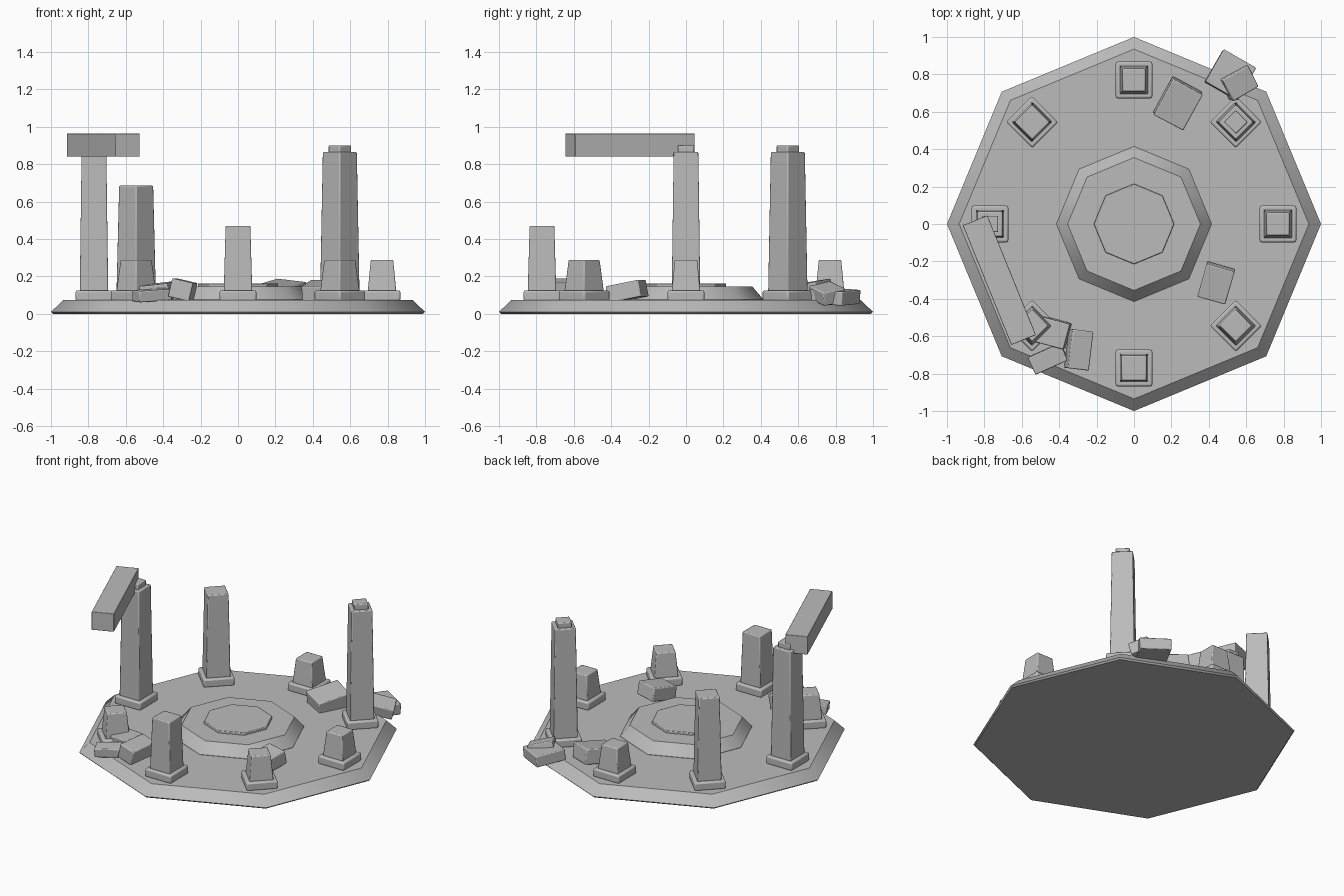
import bpy, bmesh, math
from mathutils import Euler, Vector

if "Cube" in bpy.data.objects:
    bpy.data.objects.remove(bpy.data.objects["Cube"])

stone = bpy.data.materials.new("grey stone")
stone.diffuse_color = (0.5, 0.5, 0.5, 1)
stone.use_nodes = True
stone.node_tree.nodes["Principled BSDF"].inputs["Base Color"].default_value = stone.diffuse_color


def finish(name, bm, bevel, smooth=35):
    bmesh.ops.recalc_face_normals(bm, faces=bm.faces)
    mesh = bpy.data.meshes.new(name)
    bm.to_mesh(mesh)
    bm.free()
    ob = bpy.data.objects.new(name, mesh)
    bpy.context.collection.objects.link(ob)
    mesh.materials.append(stone)
    if bevel:
        mod = ob.modifiers.new("worn edges", 'BEVEL')
        mod.width, mod.segments = bevel, 2
        mod.limit_method = 'ANGLE'
    bpy.ops.object.select_all(action='DESELECT')
    bpy.context.view_layer.objects.active = ob
    ob.select_set(True)
    bpy.ops.object.shade_smooth_by_angle(angle=math.radians(smooth))
    return ob


def stack(name, sides, profile, turn=0, bevel=0.0):
    """Closed solid from (radius, height) rings."""
    bm = bmesh.new()
    rings = [[bm.verts.new((r * math.cos(turn + i * math.tau / sides),
                            r * math.sin(turn + i * math.tau / sides), z))
              for i in range(sides)] for r, z in profile]
    for a, b in zip(rings, rings[1:]):
        for i in range(sides):
            j = (i + 1) % sides
            bm.faces.new((a[i], a[j], b[j], b[i]))
    bm.faces.new(rings[0][::-1])
    bm.faces.new(rings[-1])
    return finish(name, bm, bevel)


def block(name, loc, size, rot, bevel=0.006):
    bm = bmesh.new()
    bmesh.ops.create_cube(bm, size=1)
    bmesh.ops.scale(bm, vec=size, verts=bm.verts)
    ob = finish(name, bm, bevel)
    ob.location = loc
    ob.rotation_euler = Euler([math.radians(a) for a in rot])
    return ob


# Octagonal floor, raised dais and central disc
stack("floor", 8, [(0.99, 0), (1.0, 0.01), (0.935, 0.073)])
stack("dais", 8, [(0.415, 0.06), (0.415, 0.075), (0.355, 0.145)])
stack("centre_disc", 8, [(0.215, 0.13), (0.215, 0.162)], bevel=0.004)

# Ring of broken columns, heights counter-clockwise from +x
R2 = math.sqrt(2)
heights = [0.288, 0.865, 0.288, 0.685, 0.865, 0.288, 0.47, 0.288]
for i, h in enumerate(heights):
    a = i * math.pi / 4
    pos = Vector((0.77 * math.cos(a), 0.77 * math.sin(a), 0))
    turn = a + math.pi / 4
    plinth = stack("plinth", 4, [(0.098 * R2, 0.068), (0.098 * R2, 0.125)], turn, 0.01)
    top = 0.06 if h < 0.3 else 0.066
    shaft = stack("column_shaft", 4, [(0.076 * R2, 0.12), (top * R2, h)], turn, 0.006)
    parts = [plinth, shaft]
    if h > 0.8:
        parts.append(stack("column_cap", 4, [(0.044 * R2, h - 0.01), (0.044 * R2, 0.9)],
                           turn, 0.006))
    for ob in parts:
        ob.location = pos

# Lintel left hanging on the west column
block("lintel", (-0.72, -0.3, 0.902), (0.69, 0.142, 0.124), (0, 0, -67.9), 0.003)

# Fallen rubble
rubble = [
    ((0.235, 0.645, 0.115), (0.18, 0.22, 0.1), (8, 6, -28)),
    ((0.44, -0.315, 0.12), (0.155, 0.185, 0.09), (11, 0, -16)),
    ((-0.295, -0.672, 0.128), (0.115, 0.21, 0.1), (0, 13, -7)),
    ((-0.435, -0.58, 0.115), (0.165, 0.14, 0.09), (5, -6, -15)),
    ((-0.46, -0.72, 0.1), (0.19, 0.1, 0.06), (4, -4, 24)),
    ((0.515, 0.797, 0.092), (0.2, 0.2, 0.075), (-4, 3, -30)),
    ((0.56, 0.755, 0.108), (0.16, 0.13, 0.075), (12, 14, 30)),
]
for loc, size, rot in rubble:
    block("rubble", loc, size, rot)
